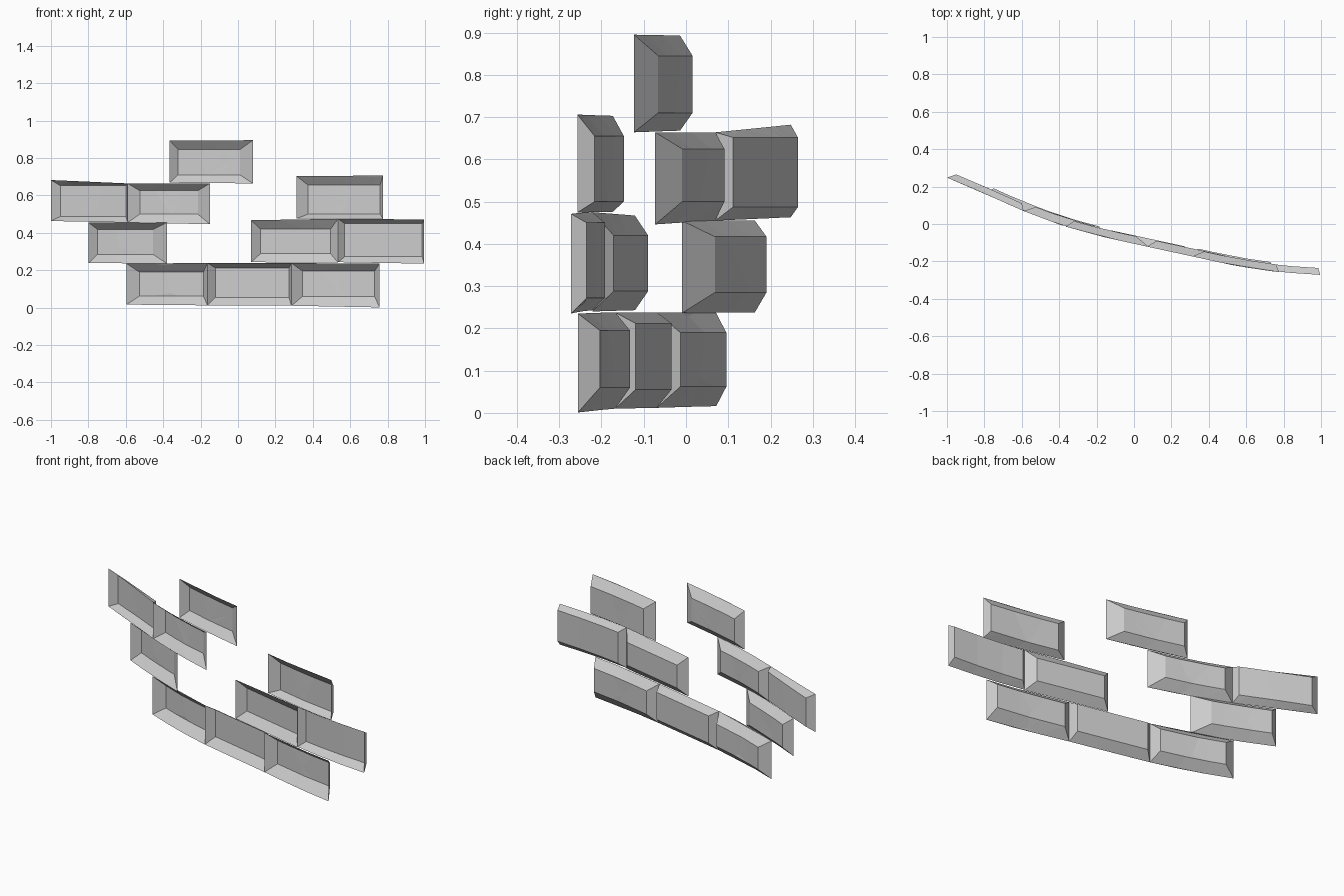
import bpy
from mathutils import Vector
from mathutils.geometry import delaunay_2d_cdt

if "Cube" in bpy.data.objects:
    bpy.data.objects.remove(bpy.data.objects["Cube"])

# Plan curve of the bowed wall: x -> y
CURVE = [(-1, .248), (-.8, .163), (-.6, .073), (-.38, -.01), (-.15, -.073),
         (.08, -.123), (.32, -.175), (.55, -.225), (.76, -.256), (1, -.272)]


def wall_y(x):
    i = 0
    while i < len(CURVE) - 2 and x > CURVE[i + 1][0]:
        i += 1
    (x0, y0), (x1, y1) = CURVE[i], CURVE[i + 1]
    return y0 + (y1 - y0) * (x - x0) / (x1 - x0)


def brick(name, xs, bottom, top, ix, iz, depth, low, high):
    """Open bevelled shell, bulging to +y. low/high: chips (x, lean, length, half width)."""
    x0, x1 = xs
    lerp = lambda pair, x: pair[0] + (pair[1] - pair[0]) * (x - x0) / (x1 - x0)

    def height(x, z):
        b, t = lerp(bottom, x), lerp(top, x)
        r = min((x - x0) / (ix[0] - x0), (x1 - x) / (x1 - ix[1]),
                (z - b) / (iz[0] - b), (t - z) / (t - iz[1]), 1)
        return depth * max(r, 0)

    pts, edges = [], []

    def add(x, z):
        pts.append(Vector((x, z)))
        return len(pts) - 1

    def chain(ids):
        edges.extend(zip(ids[:-1], ids[1:]))

    mids = [x0, x0 + (x1 - x0) / 3, x0 + 2 * (x1 - x0) / 3, x1]
    ob = [add(x, lerp(bottom, x)) for x in mids]
    ot = [add(x, lerp(top, x)) for x in mids]
    c = [add(ix[0], iz[0]), add(ix[1], iz[0]), add(ix[0], iz[1]), add(ix[1], iz[1])]
    chain(ob)
    chain(ot)
    chain([ob[0], ot[0]])
    chain([ob[-1], ot[-1]])
    chain([ob[0], c[0], c[2], ot[0]])
    chain([ob[-1], c[1], c[3], ot[-1]])

    # Chips: a wedge across the bevel edge with a straight valley
    for chips, edge, z, s, ends in ((low, bottom, iz[0], 1, c[:2]), (high, top, iz[1], -1, c[2:])):
        rim = [ends[0]]
        stops = sorted([(*k,) for k in chips] +
                       [(m, 0, 0, 0) for m in mids[1:3]
                        if all(abs(m - k[0]) > k[3] + .01 for k in chips)])
        for x, lean, length, w in stops:
            if not w:
                rim.append(add(x, z))
                continue
            w = min(w, x - ix[0] - .003, ix[1] - x - .003)
            a, b = add(x - w, z), add(x + w, z)
            outer = add(x, z + .8 * (lerp(edge, x) - z))
            inner = add(x + lean, z + s * length)
            chain([rim[-1], a, outer, b, inner, a])
            chain([outer, inner])
            rim.append(b)
        chain(rim + [ends[1]])

    v, _, f, *_ = delaunay_2d_cdt(pts, edges, [], 0, 1e-5)
    verts = [(p.x, wall_y(p.x) + height(p.x, p.y), p.y) for p in v]
    me = bpy.data.meshes.new(name)
    me.from_pydata(verts, [], [tuple(reversed(t)) for t in f])
    ob_ = bpy.data.objects.new(name, me)
    bpy.context.collection.objects.link(ob_)


# Bottom course
brick("brick_bottom_left", (-.596, -.163), (.016, .012), (.236, .238), (-.527, -.185), (.062, .19), .05,
      [(-.3, .01, .05, .022), (-.24, .01, .06, .022)], [(-.40, .04, .11, .012), (-.225, -.05, .07, .015)])
brick("brick_bottom_middle", (-.163, .286), (.012, .01), (.238, .238), (-.12, .272), (.055, .212), .045,
      [(.03, -.01, .025, .02), (.125, .02, .06, .025)], [(.25, -.16, .14, .015)])
brick("brick_bottom_right", (.286, .757), (.01, .001), (.238, .235), (.345, .73), (.06, .195), .048,
      [(.465, .01, .045, .022), (.525, 0, .05, .02), (.66, .01, .055, .022)],
      [(.375, .01, .05, .015), (.665, .005, .03, .018)])
# Second course
brick("brick_second_left", (-.8, -.38), (.238, .236), (.455, .455), (-.75, -.455), (.285, .417), .05,
      [(-.485, .005, .045, .018)], [(-.71, .08, .09, .015), (-.485, .01, .035, .014)])
brick("brick_second_middle", (.07, .535), (.243, .24), (.467, .475), (.12, .495), (.288, .42), .042,
      [(.33, .01, .05, .02), (.43, .01, .05, .025)], [(.37, .01, .065, .016), (.475, 0, .05, .012)])
brick("brick_second_right", (.535, .995), (.243, .235), (.475, .471), (.57, .985), (.272, .45), .036,
      [(.905, 0, .05, .02)], [(.59, .1, .12, .015)])
# Third course
brick("brick_third_left", (-1, -.59), (.463, .455), (.682, .664), (-.95, -.6), (.487, .652), .038,
      [(-.77, .01, .03, .018), (-.72, .1, .02, .025)], [(-.905, 0, .03, .016)])
brick("brick_third_middle", (-.59, -.15), (.455, .446), (.664, .664), (-.525, -.215), (.5, .625), .046,
      [(-.34, .01, .03, .018), (-.285, .04, .1, .02)], [(-.5, 0, .05, .015), (-.24, 0, .04, .016)])
brick("brick_third_right", (.312, .775), (.476, .474), (.703, .706), (.375, .76), (.5, .655), .04,
      [(.505, .01, .03, .02), (.575, .005, .06, .02), (.67, .005, .05, .02)], [(.74, 0, .03, .012)])
# Top brick
brick("brick_top", (-.365, .08), (.668, .664), (.893, .895), (-.32, .01), (.71, .845), .042,
      [(-.145, .14, .09, .024)], [(-.28, .01, .045, .018), (-.055, .005, .05, .015), (-.008, 0, .06, .014)])
